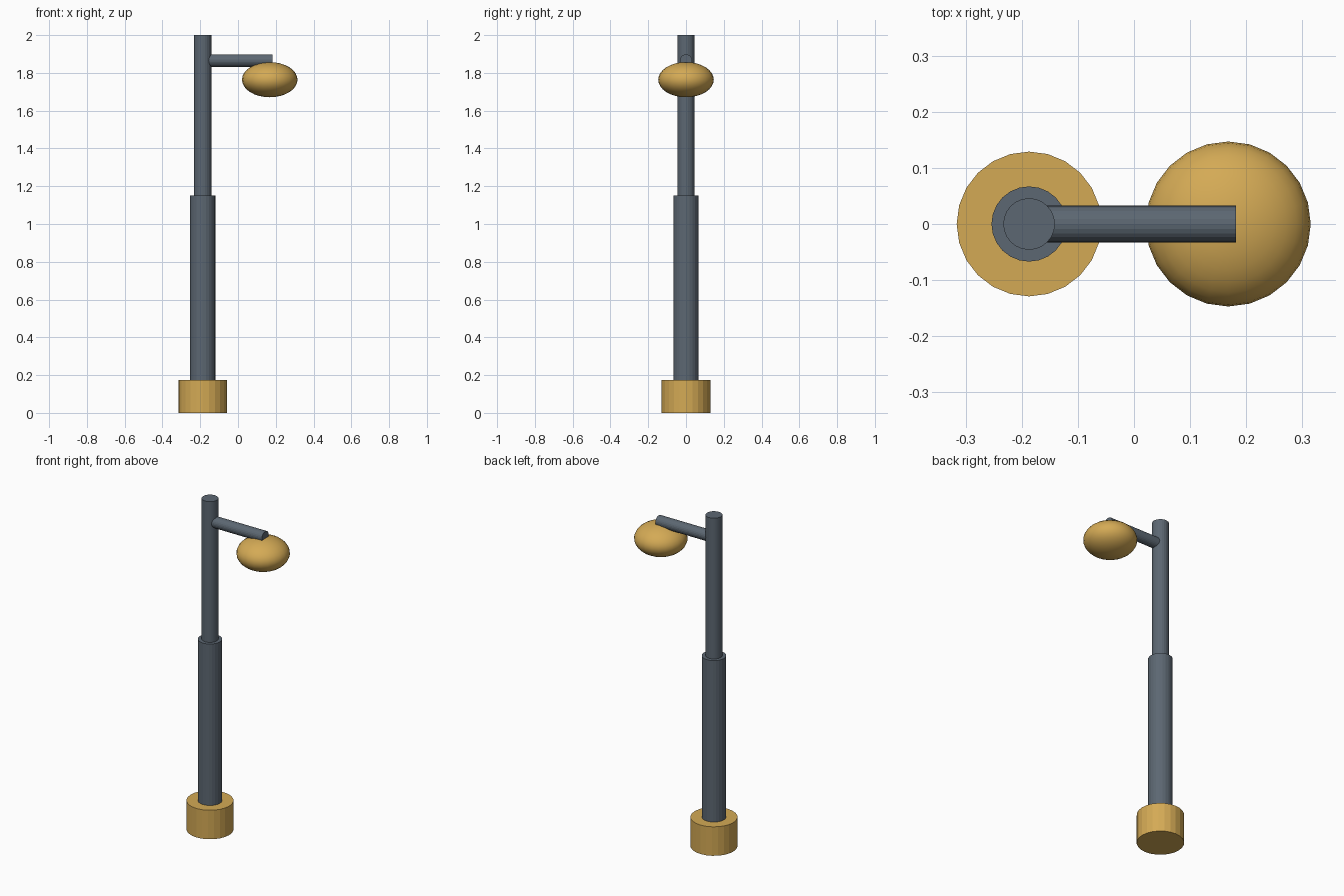
import bpy
import math

cube = bpy.data.objects.get("Cube")
if cube:
    bpy.data.objects.remove(cube, do_unlink=True)


def material(name, rgb):
    mat = bpy.data.materials.new(name)
    mat.use_nodes = True
    mat.diffuse_color = (*rgb, 1)
    mat.node_tree.nodes["Principled BSDF"].inputs["Base Color"].default_value = (*rgb, 1)
    return mat


slate = material("slate grey", (0.107, 0.136, 0.168))
gold = material("warm gold", (0.658, 0.402, 0.091))

SIDES = 24
POST_X = -0.187


def finish(name, mat):
    obj = bpy.context.object
    obj.name = name
    obj.data.materials.append(mat)
    return obj


def post_section(name, radius, bottom, top, mat):
    bpy.ops.mesh.primitive_cylinder_add(
        vertices=SIDES, radius=radius, depth=top - bottom,
        location=(POST_X, 0, (bottom + top) / 2))
    return finish(name, mat)


# Stepped post standing on a round base
post_section("base", 0.129, 0, 0.175, gold)
post_section("lower_post", 0.067, 0.175, 1.15, slate)
post_section("upper_post", 0.046, 1.15, 2.0, slate)

# Horizontal arm reaching out from inside the post
ARM_END = 0.182
bpy.ops.mesh.primitive_cylinder_add(
    vertices=SIDES, radius=0.033, depth=ARM_END - POST_X,
    location=((POST_X + ARM_END) / 2, 0, 1.865), rotation=(0, math.pi / 2, 0))
finish("arm", slate)

# Flattened lamp hanging under the arm tip
bpy.ops.mesh.primitive_uv_sphere_add(
    segments=SIDES, ring_count=16, radius=1, location=(0.168, 0, 1.764))
lamp = finish("lamp", gold)
lamp.scale = (0.147, 0.147, 0.093)
bpy.ops.object.transform_apply(location=False, rotation=False, scale=True)
bpy.ops.object.shade_smooth()
